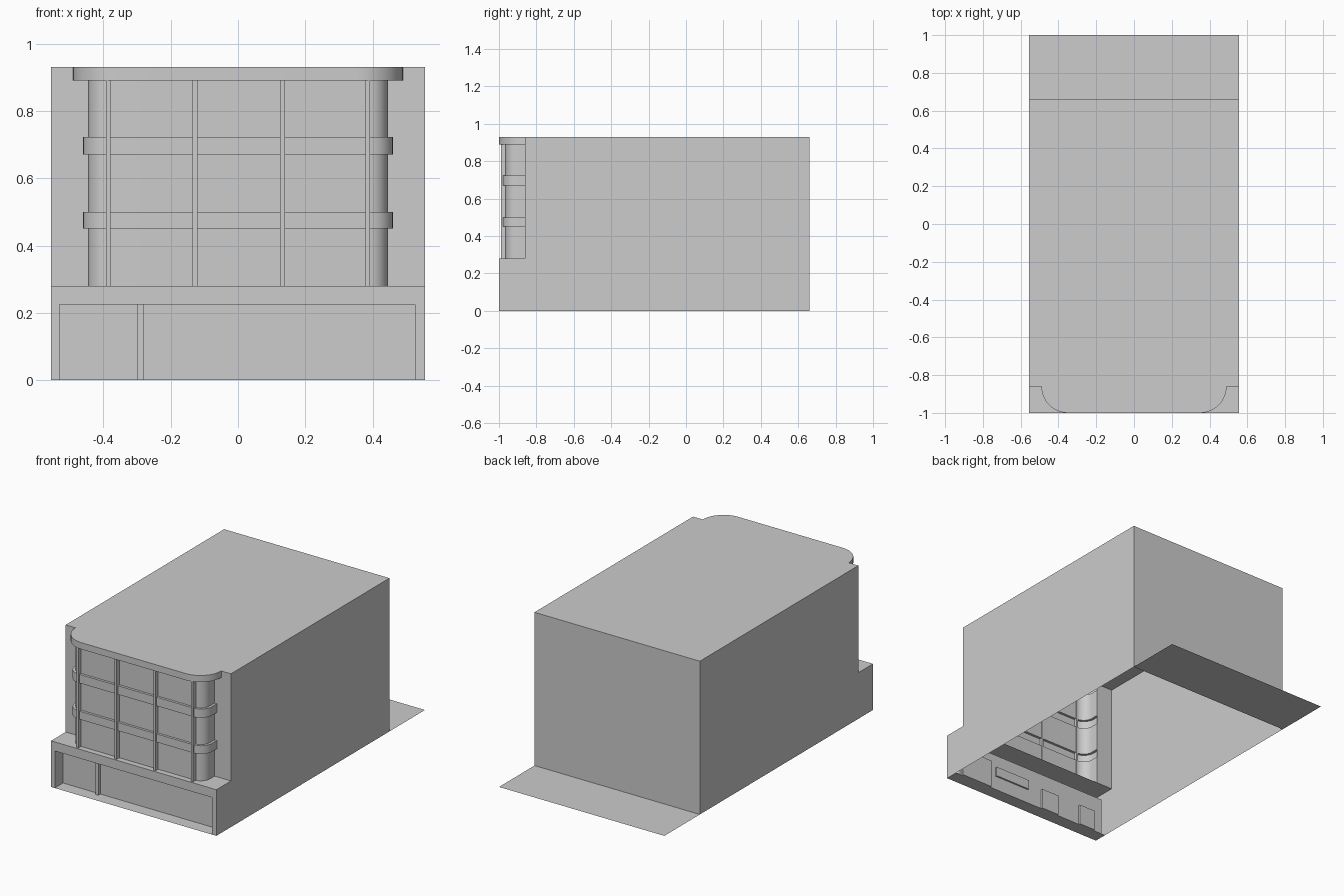
import bpy, bmesh, math
from mathutils import Vector

cube = bpy.data.objects.get("Cube")
if cube:
    bpy.data.objects.remove(cube, do_unlink=True)

# One plain colour for everything
grey = bpy.data.materials.new("light_grey")
grey.use_nodes = True
grey.diffuse_color = (0.604, 0.604, 0.604, 1)
grey.node_tree.nodes["Principled BSDF"].inputs["Base Color"].default_value = grey.diffuse_color

# Main sizes
HALF, FRONT, UPPER, BACK, PLOT_END = 0.555, -1.0, -0.86, 0.66, 1.0
SHELF, ROOF = 0.28, 0.93
REC_L, REC_R, REC_TOP, REC_Y = -0.53, 0.525, 0.225, -0.92
BAY_W, BAY_Y = 0.445, -0.965


def finish(name, bm, smooth=False):
    mesh = bpy.data.meshes.new(name)
    bm.to_mesh(mesh)
    bm.free()
    obj = bpy.data.objects.new(name, mesh)
    bpy.context.scene.collection.objects.link(obj)
    mesh.materials.append(grey)
    if smooth:
        bpy.ops.object.select_all(action='DESELECT')
        obj.select_set(True)
        bpy.context.view_layer.objects.active = obj
        bpy.ops.object.shade_smooth_by_angle(angle=math.radians(35))
    return obj


def face(bm, points, out):
    """Add a polygon whose normal looks along out."""
    f = bm.faces.new([bm.verts.new(p) for p in points])
    f.normal_update()
    if f.normal.dot(Vector(out)) < 0:
        f.normal_flip()


def flat(bm, x0, x1, y0, y1, z, out):
    face(bm, [(x0, y0, z), (x1, y0, z), (x1, y1, z), (x0, y1, z)], (0, 0, out))


def upright(bm, x0, x1, z0, z1, y, out):
    face(bm, [(x0, y, z0), (x1, y, z0), (x1, y, z1), (x0, y, z1)], (0, out, 0))


# Building shell, open underneath
bm = bmesh.new()
side = [(FRONT, 0), (BACK, 0), (BACK, ROOF), (UPPER, ROOF), (UPPER, SHELF), (FRONT, SHELF)]
for s in (-1, 1):
    face(bm, [(s * HALF, y, z) for y, z in side], (s, 0, 0))
    upright(bm, s * BAY_W, s * HALF, SHELF, ROOF, UPPER, -1)
flat(bm, -HALF, HALF, UPPER, BACK, ROOF, 1)
flat(bm, -HALF, HALF, FRONT, UPPER, SHELF, 1)
upright(bm, -HALF, HALF, 0, ROOF, BACK, 1)
# Street front frame around the recess
upright(bm, -HALF, REC_L, 0, REC_TOP, FRONT, -1)
upright(bm, REC_R, HALF, 0, REC_TOP, FRONT, -1)
upright(bm, -HALF, HALF, REC_TOP, SHELF, FRONT, -1)
# Recess soffit, floor and cheeks
flat(bm, REC_L, REC_R, FRONT, REC_Y, REC_TOP, -1)
flat(bm, -HALF, HALF, FRONT, REC_Y, 0, 1)
for x, out in ((REC_L, 1), (REC_R, -1)):
    face(bm, [(x, FRONT, 0), (x, REC_Y, 0), (x, REC_Y, REC_TOP), (x, FRONT, REC_TOP)], (out, 0, 0))
bmesh.ops.remove_doubles(bm, verts=bm.verts, dist=0.0001)
finish("building_shell", bm)

# Rear yard plate
bm = bmesh.new()
flat(bm, -HALF, HALF, BACK, PLOT_END, 0, 1)
finish("rear_yard", bm)

# Shop wall: x range, z range and depth of each door, window and pier
panels = [(-0.47, -0.36, 0, 0.125, 0.01), (-0.20, -0.08, 0, 0.125, 0.01),
          (0.02, 0.26, 0.087, 0.145, 0.01), (0.30, 0.51, 0, 0.17, 0.01),
          (-0.30, -0.28, 0, REC_TOP, -0.02)]
xs = sorted({REC_L, REC_R} | {v for p in panels for v in p[:2]})
zs = sorted({0, REC_TOP} | {v for p in panels for v in p[2:4]})
bm = bmesh.new()
for x0, x1 in zip(xs, xs[1:]):
    for z0, z1 in zip(zs, zs[1:]):
        upright(bm, x0, x1, z0, z1, REC_Y, -1)
bmesh.ops.remove_doubles(bm, verts=bm.verts, dist=0.0001)
for x0, x1, z0, z1, depth in panels:
    cells = []
    for f in bm.faces:
        c = f.calc_center_median()
        if x0 < c.x < x1 and z0 < c.z < z1 and abs(f.normal.y) > 0.5:
            cells.append(f)
    new = bmesh.ops.extrude_face_region(bm, geom=cells)["geom"]
    moved = [v for v in new if isinstance(v, bmesh.types.BMVert)]
    bmesh.ops.translate(bm, verts=moved, vec=(0, depth, 0))
    bm.normal_update()
bmesh.ops.dissolve_limit(bm, angle_limit=0.01, verts=bm.verts, edges=bm.edges)
finish("shop_wall", bm)


def bay_outline(half, front, radius, steps=10):
    """Rounded bay plan, running from -x round the front to +x."""
    right = [(half, UPPER)]
    for i in range(steps + 1):
        a = math.pi / 2 * i / steps
        right.append((half - radius * (1 - math.cos(a)), front + radius * (1 - math.sin(a))))
    if abs(front + radius - UPPER) < 0.0001:
        right[0] = (half, UPPER + 0.001)
    return [(-x, y) for x, y in right] + right[::-1]


# Bay front with two projecting bands and a cornice
body = bay_outline(BAY_W, BAY_Y, 0.06)
band = bay_outline(BAY_W + 0.015, BAY_Y - 0.015, 0.075)
cornice = bay_outline(0.49, FRONT, 0.14)
levels = [(body, SHELF), (body, 0.45), (band, 0.45), (band, 0.50), (body, 0.50),
          (body, 0.67), (band, 0.67), (band, 0.723), (body, 0.723),
          (body, 0.89), (cornice, 0.89), (cornice, ROOF)]
bm = bmesh.new()
rings = [[bm.verts.new((x, y, z)) for x, y in plan] for plan, z in levels]
for low, high in zip(rings, rings[1:]):
    for i in range(len(low) - 1):
        bm.faces.new((low[i], low[i + 1], high[i + 1], high[i]))
bm.faces.new(rings[-1])
finish("bay_front", bm, smooth=True)

# Slim vertical mullions
for i, x in enumerate((-0.385, -0.128, 0.132, 0.385)):
    bm = bmesh.new()
    bmesh.ops.create_cube(bm, size=1)
    bmesh.ops.scale(bm, verts=bm.verts, vec=(0.014, 0.027, 0.89 - SHELF))
    bmesh.ops.translate(bm, verts=bm.verts, vec=(x, -0.9765, (0.89 + SHELF) / 2))
    finish(f"mullion_{i + 1}", bm)
